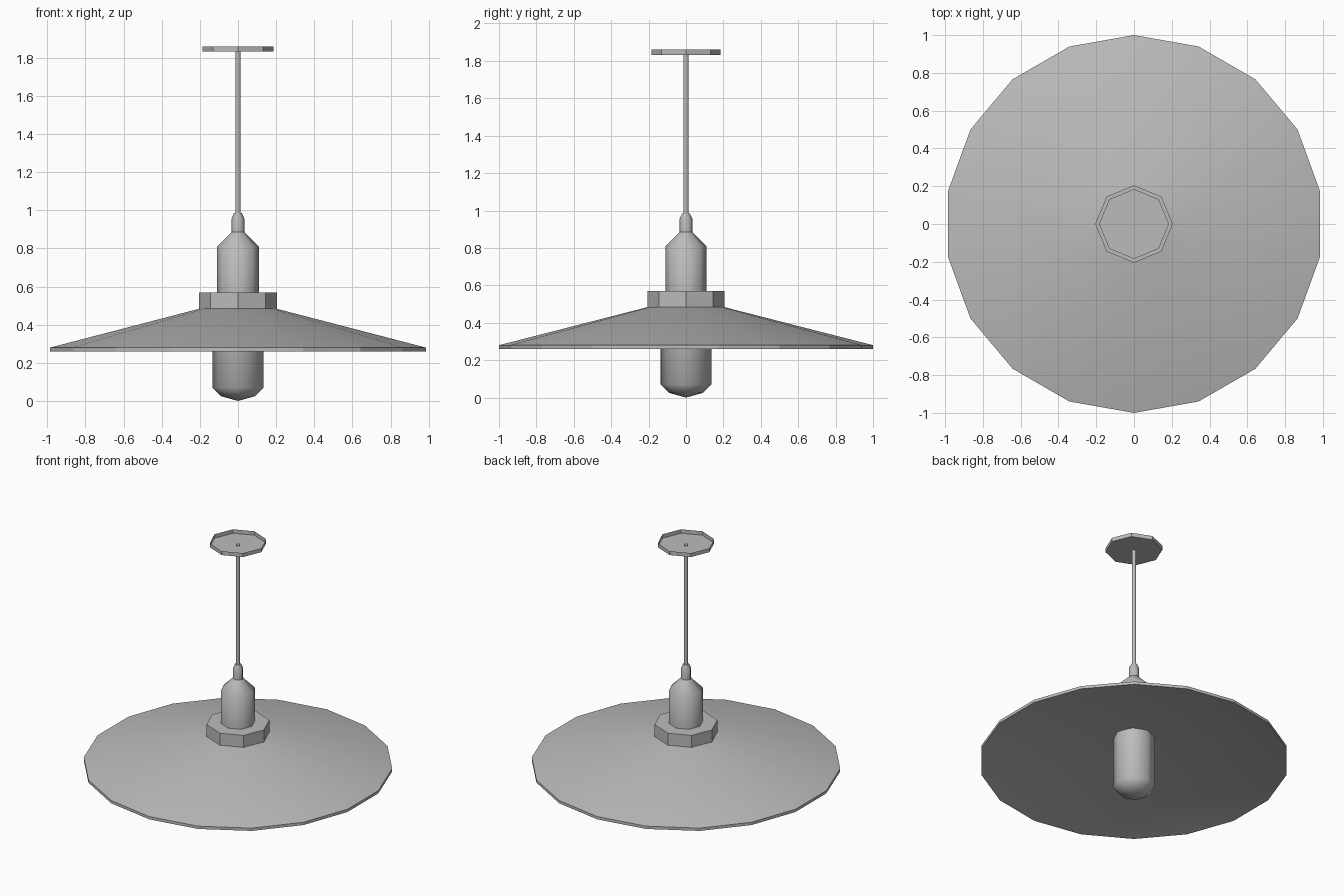
import bpy
import bmesh
import math

cube = bpy.data.objects.get("Cube")
if cube:
    bpy.data.objects.remove(cube, do_unlink=True)

grey = bpy.data.materials.new("plain grey")
grey.use_nodes = True
colour = (0.5, 0.5, 0.5, 1)
grey.diffuse_color = colour
grey.node_tree.nodes["Principled BSDF"].inputs["Base Color"].default_value = colour


def lathe(name, profile, sides, smooth_angle=None):
    """Turn a (radius, height) profile around z, with a corner on the y axis."""
    bm = bmesh.new()
    rings = []
    for r, z in profile:
        if r == 0:
            rings.append([bm.verts.new((0, 0, z))] * sides)
            continue
        angles = [math.pi / 2 + math.tau * i / sides for i in range(sides)]
        rings.append([bm.verts.new((r * math.cos(a), r * math.sin(a), z)) for a in angles])
    for low, high in zip(rings, rings[1:]):
        for i in range(sides):
            j = (i + 1) % sides
            corners = dict.fromkeys((low[i], low[j], high[j], high[i]))
            bm.faces.new(list(corners))
    mesh = bpy.data.meshes.new(name)
    bm.to_mesh(mesh)
    bm.free()
    mesh.materials.append(grey)
    obj = bpy.data.objects.new(name, mesh)
    bpy.context.collection.objects.link(obj)
    if smooth_angle:
        bpy.ops.object.select_all(action="DESELECT")
        obj.select_set(True)
        bpy.context.view_layer.objects.active = obj
        bpy.ops.object.shade_smooth_by_angle(angle=math.radians(smooth_angle))
    return obj


# Wide conical shade with a thin rim and hollow underside
lathe("shade", [(0, 0.46), (1, 0.26), (1, 0.28), (0.2, 0.485), (0, 0.485)], 18, 15)

# Rounded bulb hanging below the shade
lathe("bulb", [(0, 0), (0.09, 0.025), (0.135, 0.07), (0.135, 0.47), (0, 0.47)], 8, 60)

# Octagonal collar on top of the shade
lathe("collar", [(0, 0.475), (0.205, 0.475), (0.205, 0.57), (0, 0.57)], 8)

# Lamp holder narrowing into a cable grip
lathe("socket", [(0, 0.56), (0.11, 0.56), (0.11, 0.81), (0.034, 0.885)], 8, 50)
lathe("cable_grip", [(0.034, 0.885), (0.034, 0.955), (0.02, 0.985), (0, 0.985)], 8, 50)

# Hanging cord
lathe("cord", [(0, 0.98), (0.014, 0.98), (0.014, 1.837), (0, 1.837)], 8, 50)

# Ceiling plate: shallow dish, open at the top
lathe("ceiling_plate", [(0, 1.832), (0.185, 1.832), (0.185, 1.86)], 8)
